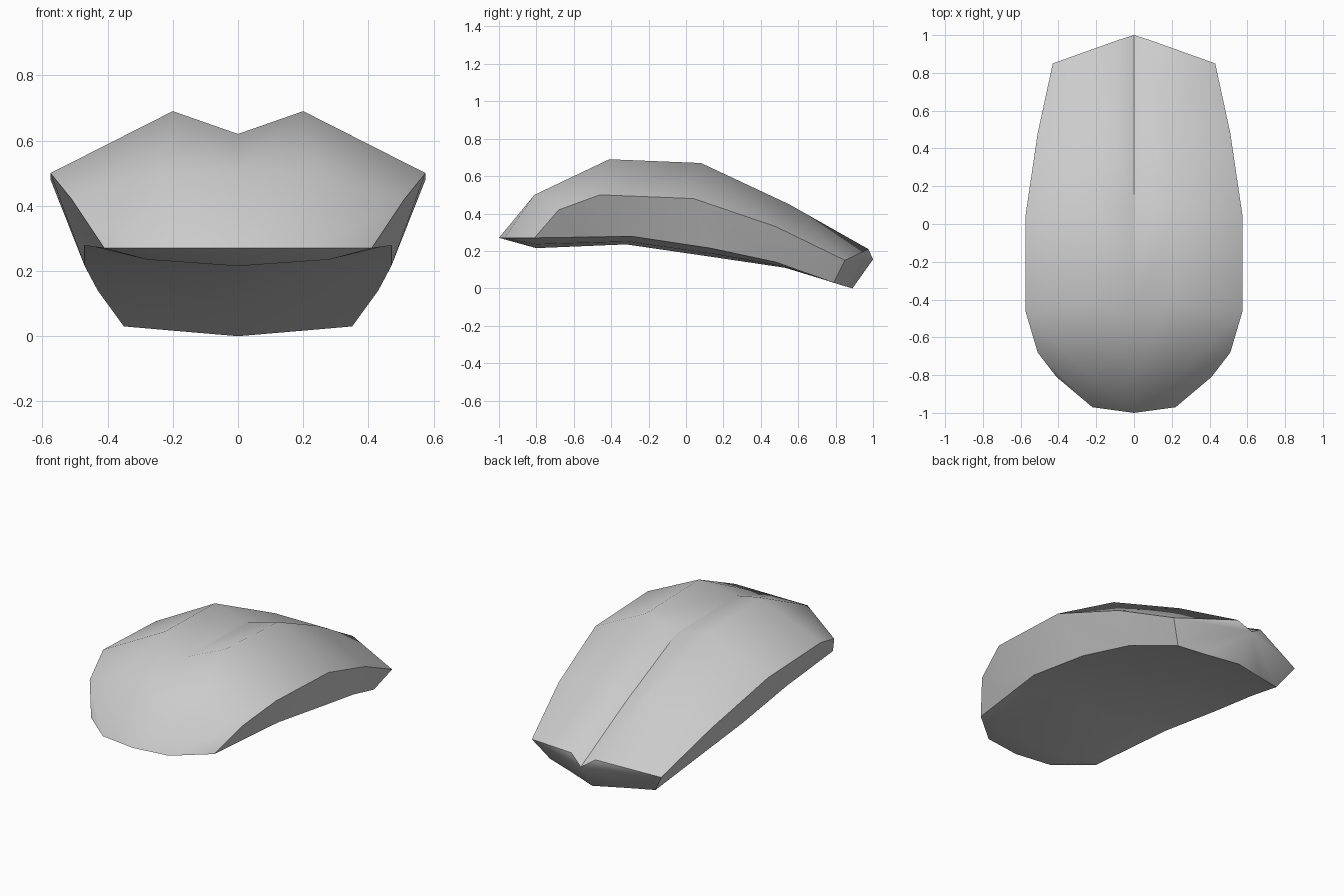
import bpy
import bmesh

cube = bpy.data.objects.get("Cube")
if cube:
    bpy.data.objects.remove(cube, do_unlink=True)


def make_material(name, colour):
    material = bpy.data.materials.new(name)
    material.use_nodes = True
    material.diffuse_color = colour
    shader = material.node_tree.nodes["Principled BSDF"]
    shader.inputs["Base Color"].default_value = colour
    shader.inputs["Roughness"].default_value = 0.8
    return material


# Rails of one half of the shell, each running from the front to the back
valley = [(0, -1, .27), (0, -.81, .5), (0, -.48, .62),
          (0, .09, .61), (0, .58, .38), (0, 1, .155)]
ridge = [(.22, -.97, .27), (.24, -.81, .5), (.2, -.41, .69),
         (.21, .08, .67), (.14, .55, .45), (.08, .975, .21)]
rim = [(.41, -.81, .27), (.51, -.68, .42), (.575, -.46, .5),
       (.575, .04, .48), (.51, .48, .33), (.43, .85, .15)]
skirt = [(.41, -.81, .27), (.44, -.55, .274), (.47, -.29, .278),
         (.47, .13, .215), (.43, .48, .14), (.35, .79, .03)]
belly = [(.22, -.97, .27), (.28, -.8, .235), (.28, -.31, .25),
         (.28, .14, .185), (.25, .51, .12), (.2, .83, .017)]
keel = [(0, -1, .27), (0, -.8, .215), (0, -.32, .235),
        (0, .14, .168), (0, .53, .11), (0, .89, 0)]
rails = [valley, ridge, rim, skirt, belly, keel]

bm = bmesh.new()
grid = [[bm.verts.new(point) for point in rail] for rail in rails]


def mark_sharp(first, second):
    edge = bm.edges.get((first, second))
    if edge:
        edge.smooth = False


# Skin neighbouring rails, then close the blunt back end
for near, far in zip(grid, grid[1:]):
    for i in range(len(near) - 1):
        bm.faces.new((near[i], far[i], far[i + 1], near[i + 1]))
back = [rail[-1] for rail in grid]
for outer, inner in zip(back[1:], back[2:]):
    bm.faces.new((back[0], outer, inner))

# Crisp lines along the groove, rim, skirt and both ends
for line in (grid[0][2:], grid[2], grid[3], back):
    for first, second in zip(line, line[1:]):
        mark_sharp(first, second)
for rail, following in zip(grid, grid[1:]):
    mark_sharp(rail[0], following[0])

# Weld the thin front lip where the top meets the underside
bmesh.ops.remove_doubles(bm, verts=bm.verts, dist=0.001)

# Mirror the half across the middle
bmesh.ops.mirror(bm, geom=bm.verts[:] + bm.edges[:] + bm.faces[:],
                 axis='X', merge_dist=0.001)
bmesh.ops.remove_doubles(bm, verts=bm.verts, dist=0.001)
bmesh.ops.recalc_face_normals(bm, faces=bm.faces)
for face in bm.faces:
    face.smooth = True

# Keep the front lip and outer borders crisp after welding
for edge in bm.edges:
    if len(edge.link_faces) == 2:
        if edge.calc_face_angle() > 1.05:
            edge.smooth = False

mesh = bpy.data.meshes.new("grooved_shell")
bm.to_mesh(mesh)
bm.free()
mesh.materials.append(make_material("plain grey", (.6, .6, .6, 1)))
shell = bpy.data.objects.new("grooved_shell", mesh)
bpy.context.collection.objects.link(shell)
